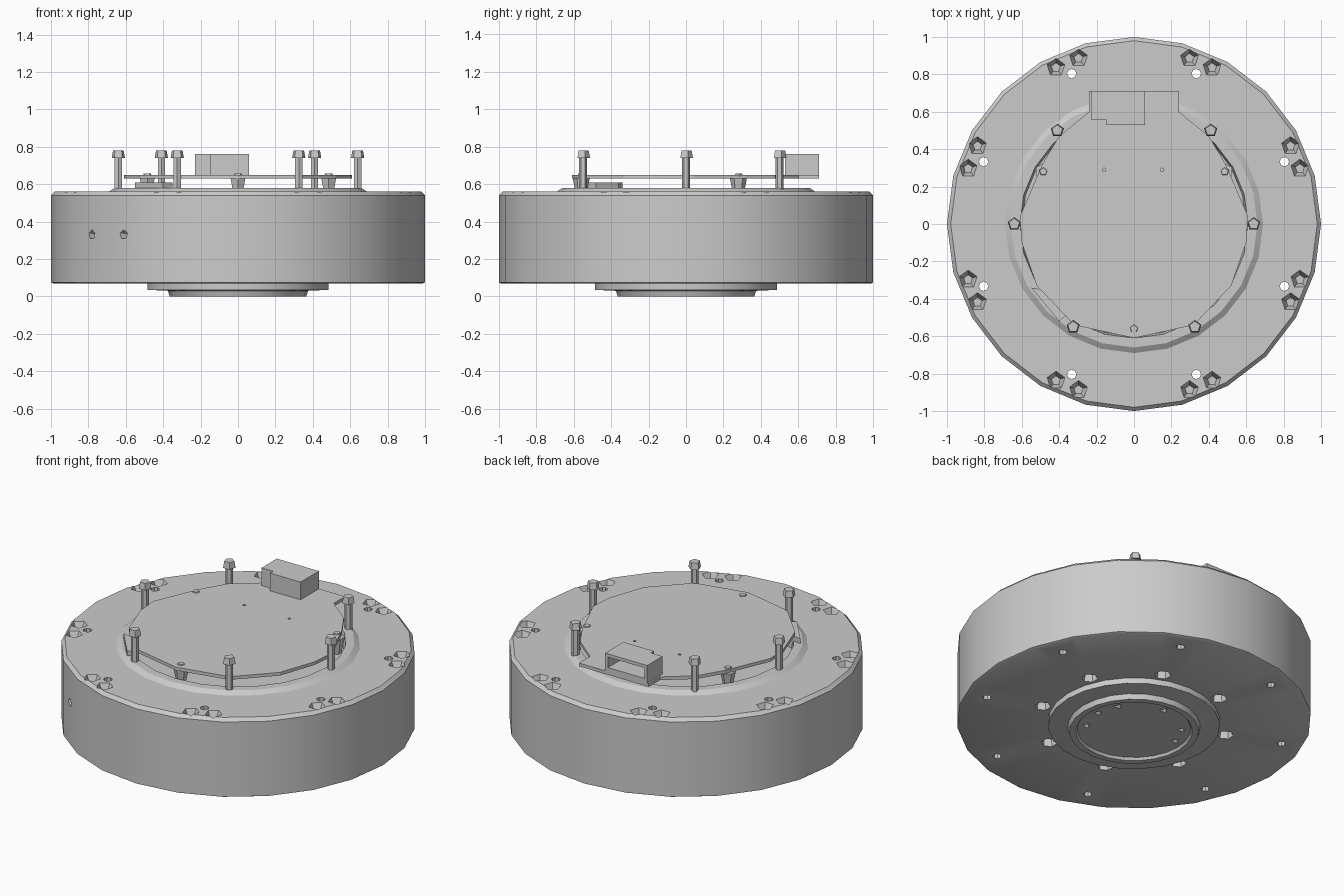
import bpy, bmesh, math
from mathutils import Matrix, Vector

cube = bpy.data.objects.get("Cube")
if cube:
    bpy.data.objects.remove(cube, do_unlink=True)

grey = bpy.data.materials.new("plain_grey")
grey.use_nodes = True
grey.diffuse_color = (0.6, 0.6, 0.6, 1)
grey.node_tree.nodes["Principled BSDF"].inputs["Base Color"].default_value = (0.6, 0.6, 0.6, 1)


def polar(radius, degrees, z=0.0):
    a = math.radians(degrees)
    return Vector((radius * math.cos(a), radius * math.sin(a), z))


def finish(name, bm, smooth=None):
    bmesh.ops.recalc_face_normals(bm, faces=bm.faces)
    mesh = bpy.data.meshes.new(name)
    bm.to_mesh(mesh)
    bm.free()
    mesh.materials.append(grey)
    obj = bpy.data.objects.new(name, mesh)
    bpy.context.collection.objects.link(obj)
    if smooth:
        shade(obj, smooth)
    return obj


def shade(obj, degrees):
    bpy.ops.object.select_all(action="DESELECT")
    obj.select_set(True)
    bpy.context.view_layer.objects.active = obj
    bpy.ops.object.shade_smooth_by_angle(angle=math.radians(degrees))


def add_cone(bm, centre, r_low, r_high, height, sides, rotation=Matrix()):
    bmesh.ops.create_cone(bm, cap_ends=True, segments=sides, radius1=r_low, radius2=r_high,
                          depth=height, matrix=Matrix.Translation(centre) @ rotation)


def lathe(profile, sides):
    bm = bmesh.new()
    verts = [bm.verts.new((r, 0, z)) for r, z in profile]
    edges = [bm.edges.new(pair) for pair in zip(verts, verts[1:])]
    bmesh.ops.spin(bm, geom=verts + edges, cent=(0, 0, 0), axis=(0, 0, 1),
                   angle=math.tau, steps=sides, use_duplicate=False)
    bmesh.ops.remove_doubles(bm, verts=bm.verts, dist=0.0005)
    return bm


def prism(outline, low, high):
    bm = bmesh.new()
    face = bm.faces.new([bm.verts.new((x, y, low)) for x, y in outline])
    up = bmesh.ops.extrude_face_region(bm, geom=[face])["geom"]
    bmesh.ops.translate(bm, vec=(0, 0, high - low),
                        verts=[v for v in up if isinstance(v, bmesh.types.BMVert)])
    return bm


def cut(obj, bm):
    tool = finish("cutter", bm)
    tool.hide_render = True
    mod = obj.modifiers.new("cut", "BOOLEAN")
    mod.object, mod.operation, mod.solver = tool, "DIFFERENCE", "EXACT"
    bpy.context.view_layer.objects.active = obj
    bpy.ops.object.modifier_apply(modifier=mod.name)
    bpy.data.objects.remove(tool, do_unlink=True)


# Drum with a raised top lip around a shallow well, and a stepped hub below
body = finish("motor_drum", lathe([
    (0, 0.53), (0.6, 0.53), (0.61, 0.58), (0.66, 0.58), (0.69, 0.56), (0.98, 0.56),
    (1, 0.54), (1, 0.075), (0.99, 0.07), (0.485, 0.07), (0.485, 0.035), (0.375, 0.03),
    (0.365, 0), (0.33, 0), (0.32, 0.015), (0, 0.015)], 24))

# Screw pits and through holes
holes = bmesh.new()
for k in range(8):
    mid = 22.5 + 45 * k
    for side in (-4, 4):
        add_cone(holes, polar(0.935, mid + side, 0.54), 0.025, 0.055, 0.06, 5)
    add_cone(holes, polar(0.87, mid, 0.3), 0.025, 0.025, 0.8, 8)
    add_cone(holes, polar(0.54, mid, 0.08), 0.05, 0.04, 0.1, 6)
for angle in (-32, 2, 31, 89, 142, 170):
    add_cone(holes, polar(0.27, angle, 0.02), 0.028, 0.028, 0.06, 3)
# Two cable holes in the drum wall
inward = polar(1, 225).to_track_quat("Z", "Y").to_matrix().to_4x4()
for side in (-0.12, 0.12):
    spot = polar(0.97, 225, 0.33) + polar(side, 315)
    add_cone(holes, spot, 0.02, 0.03, 0.14, 5, inward)
cut(body, holes)
shade(body, 30)

# Circuit board with a rear tab
right_edge = [(0.24, 0.71), (0.24, 0.6), (0.4, 0.47), (0.49, 0.32), (0.61, 0.04),
              (0.6, -0.1), (0.52, -0.33), (0.32, -0.54)]
outline = right_edge + [(0, -0.61)] + [(-x, y) for x, y in reversed(right_edge)]
board = finish("circuit_board", prism(outline, 0.63, 0.65))
holes = bmesh.new()
for x in (-0.16, 0.15):
    add_cone(holes, (x, 0.29, 0.64), 0.01, 0.01, 0.1, 5)
cut(board, holes)

# Connector housing, open at the back
housing = finish("connector_housing", prism(
    [(-0.23, 0.71), (-0.23, 0.56), (-0.15, 0.56), (-0.15, 0.53), (0.06, 0.53), (0.06, 0.71)],
    0.65, 0.76))
cavity = prism([(-0.21, 0.58), (0.04, 0.58), (0.04, 0.8), (-0.21, 0.8)], 0.675, 0.74)
cut(housing, cavity)

# Tall screws around the board
for i, (x, y) in enumerate([(0.64, 0), (0.41, 0.5), (0.325, -0.55)]):
    for side, word in ((1, "left"), (-1, "right")):
        bm = bmesh.new()
        add_cone(bm, (side * x, y, 0.645), 0.022, 0.022, 0.23, 6)
        add_cone(bm, (side * x, y, 0.76), 0.037, 0.03, 0.04, 5)
        finish(f"screw_{word}_{i + 1}", bm, 35)

# Flared standoffs and their screw heads under the board
for i, angle in enumerate((-90, 30, 150)):
    bm = bmesh.new()
    add_cone(bm, polar(0.56, angle, 0.58), 0.025, 0.045, 0.1, 6)
    add_cone(bm, polar(0.56, angle, 0.65), 0.025, 0.02, 0.012, 5)
    finish(f"standoff_{i + 1}", bm)

# Cable clamp beside the board
clamp = prism([(-0.55, -0.34), (-0.44, -0.36), (-0.35, -0.48), (-0.4, -0.52)], 0.53, 0.61)
finish("cable_clamp", clamp)
